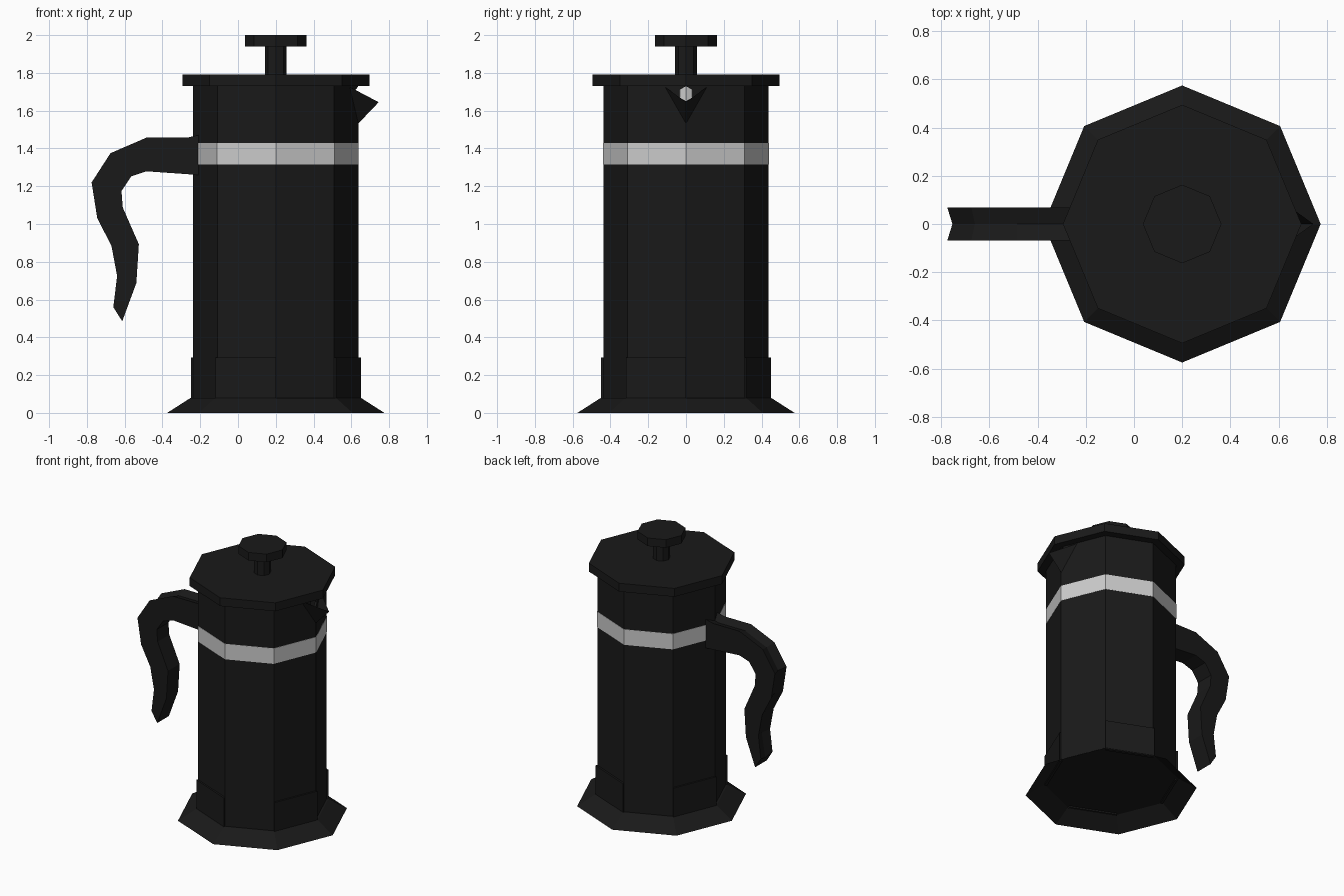
import bpy, bmesh, math
from mathutils import Vector

if "Cube" in bpy.data.objects:
    bpy.data.objects.remove(bpy.data.objects["Cube"])

CX = 0.2      # pot axis
SIDES = 8

black = bpy.data.materials.new("black")
black.diffuse_color = (0.01, 0.01, 0.01, 1)
black.use_nodes = True
black.node_tree.nodes["Principled BSDF"].inputs["Base Color"].default_value = black.diffuse_color


def finish(name, bm, mat=None):
    bmesh.ops.recalc_face_normals(bm, faces=bm.faces)
    me = bpy.data.meshes.new(name)
    bm.to_mesh(me)
    bm.free()
    ob = bpy.data.objects.new(name, me)
    bpy.context.collection.objects.link(ob)
    if mat:
        me.materials.append(mat)
    return ob


def point(r, z, i):
    a = math.tau * i / SIDES
    return Vector((CX + r * math.cos(a), r * math.sin(a), z))


def loft(bm, rings, loop=False, caps=(True, True)):
    """Skin a list of closed vertex rings."""
    rows = [[bm.verts.new(p) for p in ring] for ring in rings]
    pairs = list(zip(rows, rows[1:])) + ([(rows[-1], rows[0])] if loop else [])
    for a, b in pairs:
        n = len(a)
        for i in range(n):
            j = (i + 1) % n
            bm.faces.new((a[i], a[j], b[j], b[i]))
    if not loop:
        for row, cap in zip((rows[0], rows[-1]), caps):
            if cap:
                bm.faces.new(row)


def turned(name, profile, mat=black, loop=False, caps=(True, True)):
    bm = bmesh.new()
    loft(bm, [[point(r, z, i) for i in range(SIDES)] for r, z in profile], loop, caps)
    return finish(name, bm, mat)


# Flared foot, open underneath, and the hollow body
turned("flared_foot", [(0.575, 0), (0.45, 0.08)], caps=(False, True))
body = turned("body", [(0.437, 0.08), (0.437, 1.75), (0.42, 1.75), (0.42, 0.08)], loop=True)
turned("band", [(0.439, 1.315), (0.439, 1.43), (0.43, 1.43), (0.43, 1.315)], None, loop=True)

# Lid, plunger stem, knob and inner rod
turned("lid", [(0.495, 1.73), (0.495, 1.792)])
turned("plunger_stem", [(0.057, 1.78), (0.057, 1.95)])
turned("plunger_knob", [(0.163, 1.94), (0.163, 2.0)])
turned("inner_rod", [(0.045, 0.1), (0.045, 1.74)], None)

# Foot panels on every other face
bm = bmesh.new()
for i in range(0, SIDES, 2):
    k = i + SIDES - 1
    loft(bm, [[point(0.43, z, k), point(0.45, z, k),
               point(0.45, z, k + 1), point(0.43, z, k + 1)] for z in (0.07, 0.293)])
finish("foot_panels", bm, black)

# Pouring hole through the wall
bm = bmesh.new()
loft(bm, [[(x, 0.04 * math.sin(math.tau * i / 6), 1.69 + 0.04 * math.cos(math.tau * i / 6))
           for i in range(6)] for x in (0.5, 0.72)])
cutter = finish("hole_cutter", bm)
cutter.hide_render = True
cutter.hide_viewport = True
cutter.display_type = 'WIRE'
mod = body.modifiers.new("hole", 'BOOLEAN')
mod.operation = 'DIFFERENCE'
mod.solver = 'EXACT'
mod.object = cutter

# V-shaped spout
bm = bmesh.new()
tip = bm.verts.new((0.745, 0, 1.645))
low = bm.verts.new((0.635, 0, 1.53))
for s in (-1, 1):
    bm.faces.new((bm.verts.new((0.592, s * 0.11, 1.725)), low, tip))
finish("spout", bm, black)

# Curved handle: outer and inner edge at each station, grooved along the outside
outer = [(-0.19, 1.475), (-0.27, 1.457), (-0.485, 1.457), (-0.675, 1.375), (-0.775, 1.22),
         (-0.745, 1.03), (-0.67, 0.885), (-0.64, 0.725), (-0.66, 0.56)]
inner = [(-0.19, 1.258), (-0.27, 1.264), (-0.485, 1.279), (-0.565, 1.252), (-0.617, 1.175),
         (-0.61, 1.087), (-0.525, 0.893), (-0.538, 0.688), (-0.613, 0.485)]
bm = bmesh.new()
sections = []
for (ox, oz), (ix, iz) in zip(outer, inner):
    o, n = Vector((ox, 0, oz)), Vector((ix, 0, iz))
    w = Vector((0, 0.068, 0))
    sections.append([o - w, o + (n - o).normalized() * 0.022, o + w, n + w, n - w])
loft(bm, sections)
finish("handle", bm, black)
